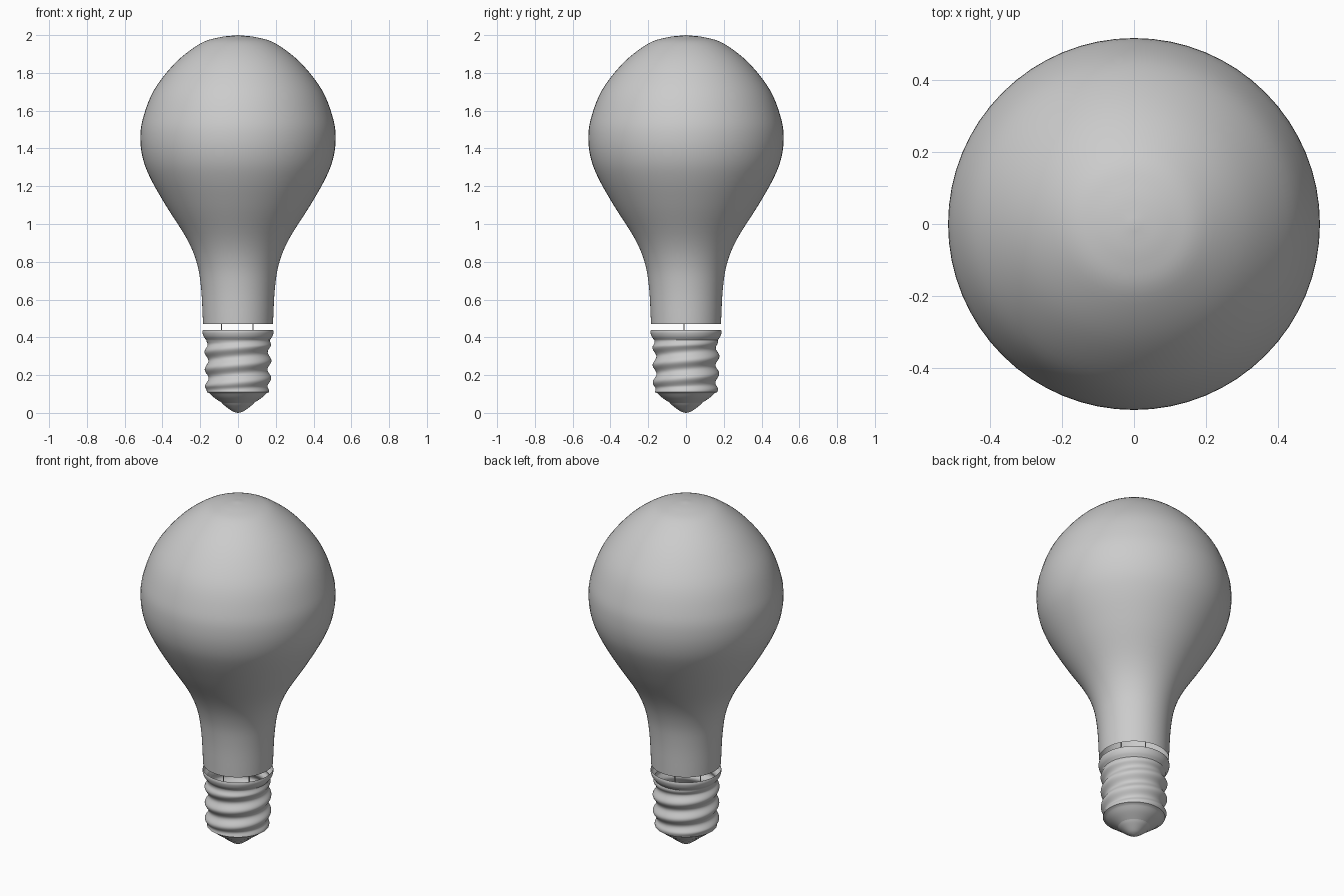
import bpy, bmesh, math
from mathutils import Vector

if "Cube" in bpy.data.objects:
    bpy.data.objects.remove(bpy.data.objects["Cube"])


def make_object(name, verts, faces):
    mesh = bpy.data.meshes.new(name)
    mesh.from_pydata(verts, [], faces)
    bm = bmesh.new()
    bm.from_mesh(mesh)
    bmesh.ops.remove_doubles(bm, verts=bm.verts, dist=1e-5)
    bmesh.ops.recalc_face_normals(bm, faces=bm.faces)
    bm.to_mesh(mesh)
    bm.free()
    obj = bpy.data.objects.new(name, mesh)
    bpy.context.collection.objects.link(obj)
    bpy.ops.object.select_all(action='DESELECT')
    obj.select_set(True)
    bpy.context.view_layer.objects.active = obj
    bpy.ops.object.shade_smooth_by_angle(angle=math.radians(40))
    return obj


def smooth(points, steps=5):
    """Catmull-Rom curve through the profile points."""
    p = [Vector(q) for q in points]
    p = [2 * p[0] - p[1]] + p + [2 * p[-1] - p[-2]]
    out = []
    for i in range(1, len(p) - 2):
        a, b, c, d = p[i - 1:i + 3]
        for s in range(steps):
            t = s / steps
            out.append(0.5 * (2 * b + (c - a) * t + (2 * a - 5 * b + 4 * c - d) * t * t
                              + (3 * b - a - 3 * c + d) * t ** 3))
    return out + [p[-2]]


def lathe(name, profile, n=64, offset=lambda z, a: 0):
    verts, faces = [], []
    for r, z in profile:
        for k in range(n):
            a = 2 * math.pi * k / n
            q = r + offset(z, a)
            verts.append((q * math.cos(a), q * math.sin(a), z))
    for i in range(len(profile) - 1):
        for k in range(n):
            j = (k + 1) % n
            faces.append((i * n + k, i * n + j, (i + 1) * n + j, (i + 1) * n + k))
    return make_object(name, verts, faces)


def wire(name, points, radius):
    curve = bpy.data.curves.new(name, 'CURVE')
    curve.dimensions = '3D'
    curve.bevel_depth = radius
    curve.bevel_resolution = 2
    s = curve.splines.new('POLY')
    s.points.add(len(points) - 1)
    for pt, co in zip(s.points, points):
        pt.co = (*co, 1)
    obj = bpy.data.objects.new(name, curve)
    bpy.context.collection.objects.link(obj)


# Glass envelope, open at the neck
lathe("glass_bulb", smooth([
    (0.185, 0.47), (0.195, 0.655), (0.217, 0.79), (0.27, 0.92), (0.38, 1.095),
    (0.46, 1.235), (0.502, 1.34), (0.517, 1.45), (0.503, 1.56), (0.444, 1.71),
    (0.33, 1.855), (0.2, 1.955), (0.1, 1.988), (0, 2.0)]))

# Threaded cap: helical ridges that fade out at both ends
PITCH, LOW, HIGH = 0.092, 0.11, 0.385


def thread(z, a):
    fade = max(0, min(1, (z - LOW) / 0.03, (HIGH - z) / 0.03))
    return 0.01 * fade * math.cos(2 * math.pi * z / PITCH - a)


cap = smooth([(0.08, 0.05), (0.125, 0.08), (0.153, 0.105)])
cap += [(0.165 + 0.003 * i / 60, LOW + (HIGH - LOW) * i / 60) for i in range(61)]
cap += smooth([(0.17, 0.388), (0.182, 0.405), (0.188, 0.425), (0.186, 0.44)])
lathe("screw_cap", cap, offset=thread)

# Bottom electrical contact
lathe("bottom_contact", smooth([(0.085, 0.052), (0.07, 0.038), (0.035, 0.012),
                                (0.015, 0.003), (0, 0)]))

# Support wires and the filament between them
for side, x in (("left", -0.088), ("right", 0.08)):
    wire(side + "_support_wire", [(x, -0.01, 0.3), (x, -0.01, 0.9),
                                  (x * 1.9, -0.01, 1.35)], 0.003)
wire("filament", [(-0.16 + 0.312 * i / 120, -0.01 + 0.01 * math.cos(i * math.pi / 3),
                   1.35 + 0.01 * math.sin(i * math.pi / 3)) for i in range(121)], 0.002)
